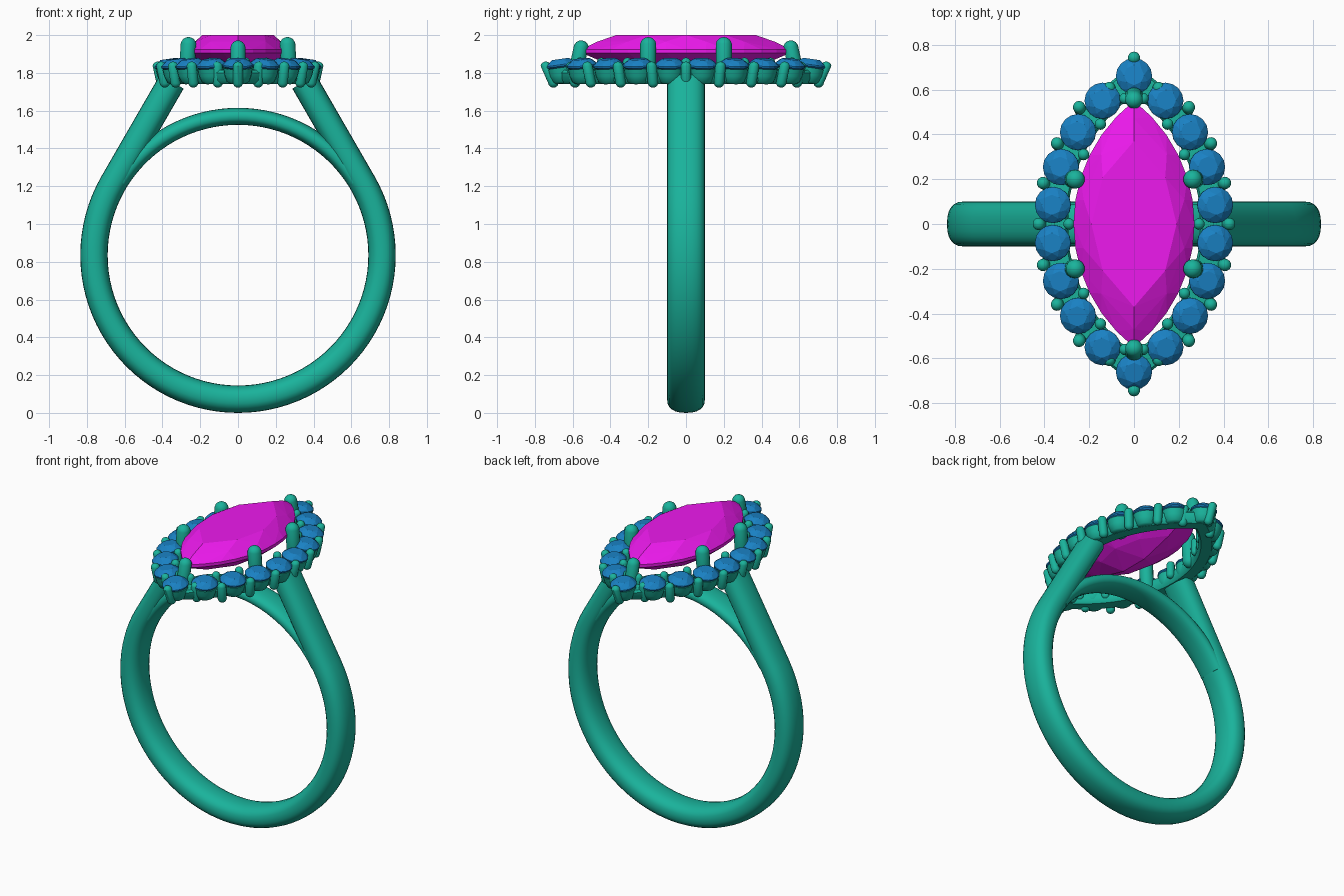
import bpy, bmesh
from math import sin, cos, pi, sqrt, radians, atan2
from mathutils import Vector, Matrix

if "Cube" in bpy.data.objects:
    bpy.data.objects.remove(bpy.data.objects["Cube"])


def material(name, col):
    m = bpy.data.materials.new(name)
    m.diffuse_color = (*col, 1)
    m.use_nodes = True
    m.node_tree.nodes["Principled BSDF"].inputs["Base Color"].default_value = m.diffuse_color
    return m


METAL = material("teal_metal", (0.01, 0.45, 0.33))
PINK = material("magenta_gem", (0.85, 0.01, 0.85))
BLUE = material("blue_gem", (0.01, 0.22, 0.55))


def finish(name, bm, mat, smooth=True):
    bmesh.ops.recalc_face_normals(bm, faces=bm.faces)
    me = bpy.data.meshes.new(name)
    bm.to_mesh(me)
    bm.free()
    ob = bpy.data.objects.new(name, me)
    bpy.context.collection.objects.link(ob)
    me.materials.append(mat)
    if smooth:
        bpy.ops.object.select_all(action='DESELECT')
        ob.select_set(True)
        bpy.context.view_layer.objects.active = ob
        bpy.ops.object.shade_smooth_by_angle(angle=radians(40))
    return ob


def loft(bm, rings, cyclic=False):
    rows = [[bm.verts.new(p) for p in r] for r in rings]
    n = len(rows[0])
    pairs = list(zip(rows, rows[1:])) + ([(rows[-1], rows[0])] if cyclic else [])
    for a, b in pairs:
        for i in range(n):
            j = (i + 1) % n
            bm.faces.new((a[i], a[j], b[j], b[i]))
    if not cyclic:
        bm.faces.new(rows[0])
        bm.faces.new(rows[-1])


def section(x, z, ang, half_t, half_w, n=24, e=2.4):
    """Rounded band section, outward direction given by ang in the xz plane."""
    pts = []
    for i in range(n):
        c, s = cos(2 * pi * i / n), sin(2 * pi * i / n)
        u = half_t * abs(c) ** (2 / e) * (1 if c > 0 else -1)
        v = half_w * abs(s) ** (2 / e) * (1 if s > 0 else -1)
        pts.append((x + u * cos(ang), v, z + u * sin(ang)))
    return pts


def capsule(bm, p0, p1, r):
    """Prong: a sphere with its two halves pulled to p0 and p1."""
    p0, p1 = Vector(p0), Vector(p1)
    for v in bmesh.ops.create_uvsphere(bm, u_segments=14, v_segments=9, radius=r)["verts"]:
        v.co += p1 if v.co.z > 0 else p0


def mirrored(pts):
    out = set()
    for x, y in pts:
        out |= {(sx * x + 0.0, sy * y + 0.0) for sx in (1, -1) for sy in (1, -1)}
    return sorted(out)


def marquise(a, b, z, n=16, d=0.0):
    """Pointed oval outline: half length a (y), half width b (x), offset d."""
    R = (a * a + b * b) / (2 * b)
    c, R = R - b, R + d
    t = atan2(sqrt(R * R - c * c), c)
    side = [(R * cos(t * (2 * i / n - 1)) - c, R * sin(t * (2 * i / n - 1))) for i in range(n)]
    return [(x, y, z) for x, y in side] + [(-x, -y, z) for x, y in side]


CZ, RC = 0.835, 0.7625

# Band: lower circle running off along tangents into straight shoulders
path = []
a1 = radians(30)
L = 0.62
for k in range(4, 0, -1):
    l = L * k / 4
    path.append((-RC * cos(a1) + l * sin(a1), CZ + RC * sin(a1) + l * cos(a1), pi - a1))
for k in range(65):
    a = pi - a1 + (pi + 2 * a1) * k / 64
    path.append((RC * cos(a), CZ + RC * sin(a), a))
for k in range(1, 5):
    l = L * k / 4
    path.append((RC * cos(a1) - l * sin(a1), CZ + RC * sin(a1) + l * cos(a1), a1))
bm = bmesh.new()
loft(bm, [section(x, z, a, 0.0725, 0.1) for x, z, a in path])
finish("band", bm, METAL)

# Arch closing the finger hole under the setting
bm = bmesh.new()
rings = []
for k in range(33):
    a = radians(32 + 116 * k / 32)
    rings.append(section(0.735 * cos(a), CZ + 0.735 * sin(a), a, 0.045, 0.09))
loft(bm, rings)
finish("bridge_arch", bm, METAL)

# Halo rail following the pointed oval
bm = bmesh.new()
prof = [(-0.07, 1.76), (-0.055, 1.742), (0.01, 1.742), (0.03, 1.76),
        (0.04, 1.80), (0.03, 1.815), (-0.06, 1.825), (-0.07, 1.81)]
loft(bm, [marquise(0.66, 0.367, z, 32, d) for d, z in prof], cyclic=True)
finish("halo_rail", bm, METAL)

# Halo stones with a cup beneath each
spots = mirrored([(0, 0.66), (0.14, 0.55), (0.25, 0.41), (0.326, 0.254), (0.362, 0.085)])
gems, cups = bmesh.new(), bmesh.new()
for x, y in spots:
    out = Vector((x + 0.41 * (1 if x > 0 else -1 if x < 0 else 0), y, 0)).normalized()
    M = Matrix.Translation((x, y, 1.84)) @ Matrix.Rotation(radians(8), 4, Vector((-out.y, out.x, 0)))
    g = []
    for r, z, n, o in ((0.045, 0.034, 8, 0), (0.065, 0.021, 8, 0.5), (0.081, 0.004, 16, 0),
                       (0.081, -0.004, 16, 0), (0.012, -0.06, 8, 0)):
        for i in range(n):
            a = 2 * pi * (i + o) / n
            g.append(gems.verts.new(M @ Vector((r * cos(a), r * sin(a), z))))
    bmesh.ops.convex_hull(gems, input=g)
    loft(cups, [[M @ Vector((r * cos(2 * pi * i / 20), r * sin(2 * pi * i / 20), z)) for i in range(20)]
                for r, z in ((0.045, -0.095), (0.06, -0.085), (0.072, -0.05), (0.077, -0.012), (0.06, -0.014))])
finish("halo_stones", gems, BLUE, smooth=False)
finish("halo_cups", cups, METAL)

# Bead prongs on both sides of the halo
bm = bmesh.new()
for x, y in mirrored([(0, 0.742), (0.11, 0.607), (0.245, 0.522), (0.344, 0.36), (0.406, 0.183), (0.425, 0)]):
    p = Vector((x, y, 0))
    r = 0.028
    base = p - p.normalized() * (0.04 if x == 0 else 0.02)
    capsule(bm, base + Vector((0, 0, 1.75)), p + Vector((0, 0, 1.832)), r)
finish("outer_bead_prongs", bm, METAL)
bm = bmesh.new()
for x, y in mirrored([(0.04, 0.56), (0.15, 0.446), (0.225, 0.31), (0.29, 0)]):
    capsule(bm, (x, y, 1.79), (x, y, 1.855), 0.026)
finish("inner_bead_prongs", bm, METAL)

# Large prongs holding the centre stone
bm = bmesh.new()
for x, y in mirrored([(0.262, 0.2)]):
    capsule(bm, (x * 1.04, y, 1.79), (x, y, 1.947), 0.043)
for s in (1, -1):
    capsule(bm, (0, s * 0.59, 1.785), (0, s * 0.555, 1.932), 0.04)
finish("centre_prongs", bm, METAL)

# Centre stone: table, crown, girdle and pavilion
bm = bmesh.new()
pts = (marquise(0.37, 0.19, 2.0, 4) + marquise(0.47, 0.235, 1.965, 5)
       + marquise(0.55, 0.27, 1.925, 12) + marquise(0.55, 0.27, 1.905, 12)
       + marquise(0.33, 0.15, 1.81, 4) + [(0, 0.1, 1.75), (0, -0.1, 1.75)])
bmesh.ops.convex_hull(bm, input=[bm.verts.new(p) for p in pts])
finish("centre_stone", bm, PINK, smooth=False)
